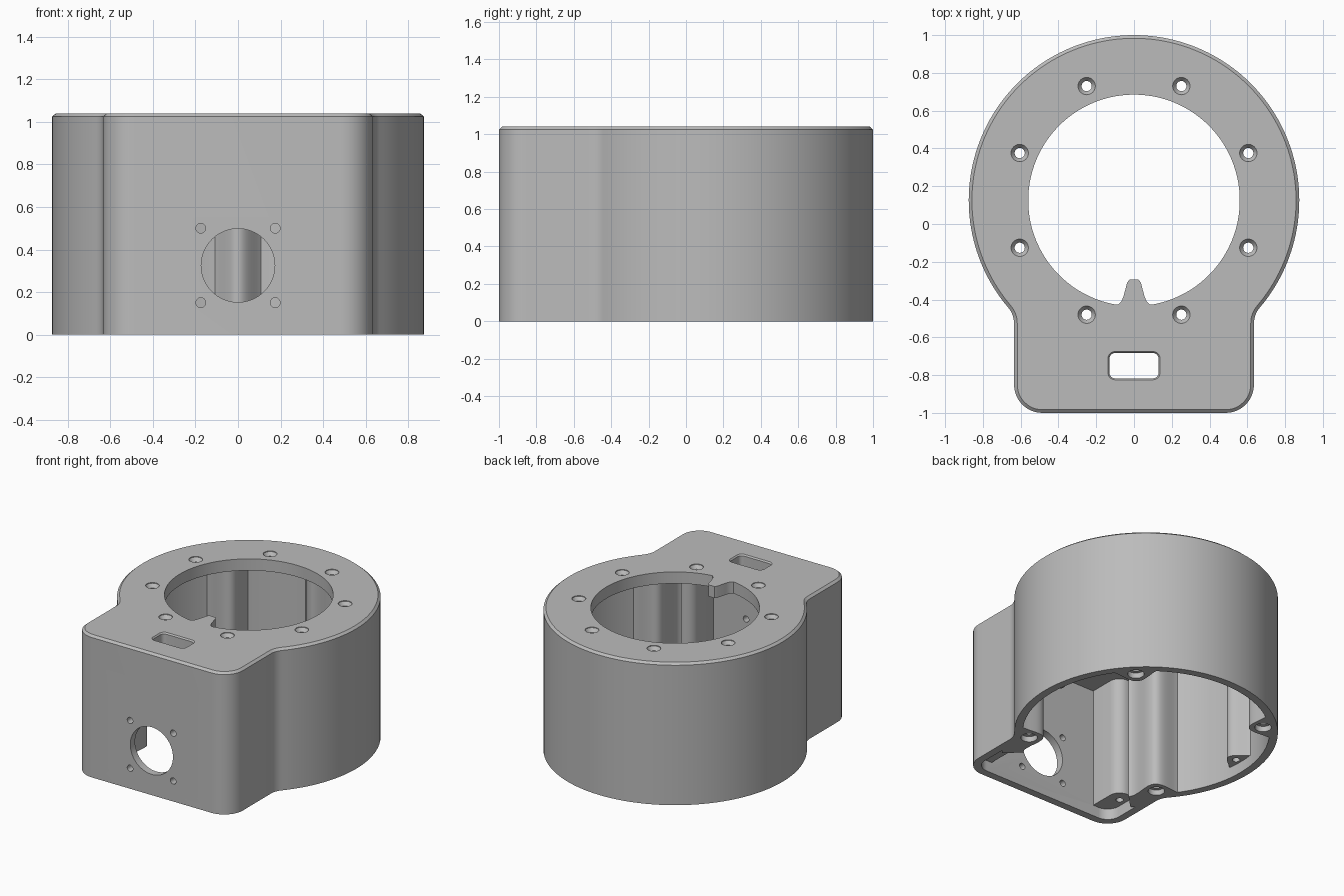
import bpy, bmesh
from math import sin, cos, pi, radians, atan2, sqrt
from mathutils import Matrix

cube = bpy.data.objects.get("Cube")
if cube:
    bpy.data.objects.remove(cube, do_unlink=True)

HEIGHT, CEILING, LEDGE = 1.04, 0.955, 0.08
RING_Y, RING_R = 0.125, 0.875      # centre and radius of the round part
WALL, BOSS_R = 0.055, 0.78

grey = bpy.data.materials.new("plain_grey")
grey.use_nodes = True
colour = (0.5, 0.5, 0.5, 1)
grey.diffuse_color = colour
grey.node_tree.nodes["Principled BSDF"].inputs["Base Color"].default_value = colour


def arc(cx, cy, r, a0, a1, n):
    return [(cx + r * cos(radians(a0 + (a1 - a0) * i / n)),
             cy + r * sin(radians(a0 + (a1 - a0) * i / n))) for i in range(n + 1)]


def circle(cx, cy, r, n=32):
    return arc(cx, cy, r, 0, 360, n)[:-1]


def rounded_rect(cx, cy, hx, hy, r):
    pts = []
    for k, (sx, sy) in enumerate([(1, 1), (-1, 1), (-1, -1), (1, -1)]):
        pts += arc(cx + sx * (hx - r), cy + sy * (hy - r), r, 90 * k, 90 * k + 90, 8)
    return pts


def outline(inset):
    """Ring blended into a rounded box, moved inward by inset."""
    r, x, c = RING_R - inset, 0.635 - inset, 0.15 - inset
    fillet = 0.13
    fx = 0.635 + fillet
    dy = -sqrt((RING_R + fillet) ** 2 - fx ** 2)
    a = atan2(dy, fx) * 180 / pi
    half = arc(0, RING_Y, r, 90, a, 64)
    half += arc(fx, RING_Y + dy, fillet + inset, a + 180, 180, 8)
    half += arc(x - c, inset - 1 + c, c, 0, -90, 12)
    return half + [(-px, py) for px, py in reversed(half[1:])]


def boss(angle, width, depth):
    """Bell shaped bump on the inside of the ring wall."""
    a = radians(angle)
    local = [(RING_R + 0.1, -width), (RING_R + 0.1, width)]
    for i in range(25):
        t = 1 - i / 12
        local.append((RING_R - 0.04 - depth * (0.5 + 0.5 * cos(pi * t)), width * t))
    return [(v * cos(a) - u * sin(a), RING_Y + v * sin(a) + u * cos(a)) for v, u in local]


def loft(name, *levels):
    """Solid through outlines stacked at the given heights."""
    bm = bmesh.new()
    rings = [[bm.verts.new((x, y, z)) for x, y in pts] for z, pts in levels]
    n = len(rings[0])
    for low, high in zip(rings, rings[1:]):
        for i in range(n):
            j = (i + 1) % n
            bm.faces.new((low[i], low[j], high[j], high[i]))
    bm.faces.new(rings[0])
    bm.faces.new(rings[-1])
    bmesh.ops.recalc_face_normals(bm, faces=bm.faces)
    mesh = bpy.data.meshes.new(name)
    bm.to_mesh(mesh)
    bm.free()
    mesh.materials.append(grey)
    ob = bpy.data.objects.new(name, mesh)
    bpy.context.collection.objects.link(ob)
    return ob


def cut(target, cutter):
    mod = target.modifiers.new("cut", 'BOOLEAN')
    mod.operation, mod.solver, mod.object = 'DIFFERENCE', 'EXACT', cutter
    bpy.context.view_layer.objects.active = target
    bpy.ops.object.modifier_apply(modifier=mod.name)
    bpy.data.objects.remove(cutter, do_unlink=True)


def polar(angle, r):
    return r * cos(radians(angle)), RING_Y + r * sin(radians(angle))


# Outer shell with a chamfered top edge
housing = loft("housing", (0, outline(0)), (HEIGHT - 0.015, outline(0)),
               (HEIGHT, outline(0.017)))

# Hollow inside, leaving bosses on the walls
cavity = loft("cavity", (-0.1, outline(WALL)), (CEILING, outline(WALL)))
for angle in (45, 135, 225, 315):
    shape = boss(angle, 0.19, 0.15)
    cut(cavity, loft("full_boss", (-0.2, shape), (1.2, shape)))
for angle in (0, 90, 180):
    shape = boss(angle, 0.15, 0.12)
    cut(cavity, loft("short_boss", (LEDGE, shape), (1.2, shape)))
for side in (-1, 1):
    shape = rounded_rect(side * 0.64, -0.9, 0.2, 0.21, 0.08)
    cut(cavity, loft("corner_boss", (LEDGE, shape), (1.2, shape)))
cut(housing, cavity)

# Large top opening with its locating tab
tab = [(0.085, -0.427), (0.068, -0.412), (0.056, -0.385), (0.036, -0.31), (0.025, -0.295)]
opening = arc(0, RING_Y, 0.56, 281 - 360, 259, 96)
opening += [(-x, y) for x, y in tab] + tab[::-1]
cut(housing, loft("opening", (0.8, opening), (1.2, opening)))

# Cable slot with a softened rim
slot = rounded_rect(0, -0.75, 0.13, 0.067, 0.03)
wide = rounded_rect(0, -0.75, 0.138, 0.075, 0.038)
cut(housing, loft("slot", (0.8, slot), (HEIGHT - 0.01, slot), (HEIGHT, wide), (1.1, wide)))

# Countersunk top holes
for k in range(8):
    x, y = polar(22.5 + 45 * k, 0.655)
    small, big = circle(x, y, 0.027), circle(x, y, 0.046)
    cut(housing, loft("top_hole", (0.8, small), (HEIGHT - 0.03, small),
                      (HEIGHT - 0.005, big), (1.1, big)))

# Stepped holes in the full bosses, plain ones in the short bosses
for angle in (45, 135, 225, 315):
    x, y = polar(angle, BOSS_R)
    big, small = circle(x, y, 0.055), circle(x, y, 0.03)
    cut(housing, loft("counterbore", (-0.1, big), (0.04, big)))
    cut(housing, loft("screw_hole", (0.02, small), (0.4, small)))
for x, y in [polar(a, BOSS_R) for a in (0, 90, 180)] + [(-0.53, -0.78), (0.53, -0.78)]:
    hole = circle(x, y, 0.025)
    cut(housing, loft("lid_hole", (-0.02, hole), (0.3, hole)))

# Round front port and its four screw holes
port = [(0, 0.325, 0.173, 64)]
port += [(sx * 0.175, 0.325 + sz * 0.175, 0.023, 24) for sx in (-1, 1) for sz in (-1, 1)]
for x, z, r, n in port:
    hole = circle(x, z, r, n)
    cutter = loft("port", (0.85, hole), (1.1, hole))
    cutter.data.transform(Matrix.Rotation(pi / 2, 4, 'X'))
    cut(housing, cutter)

# Smooth curved walls, crisp edges
bpy.ops.object.select_all(action='DESELECT')
housing.select_set(True)
bpy.context.view_layer.objects.active = housing
bpy.ops.object.shade_smooth_by_angle(angle=radians(25))
